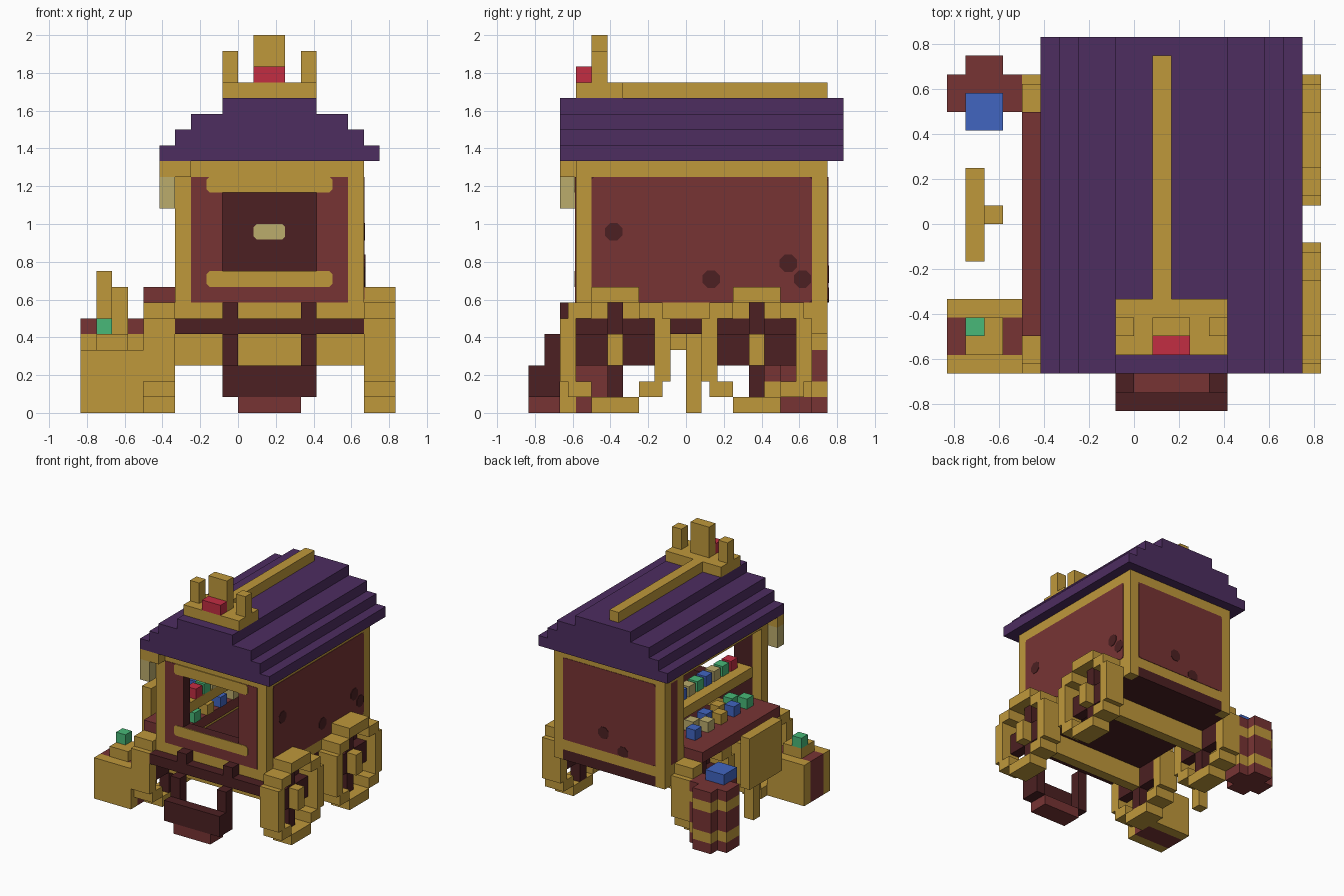
import bpy
import bmesh
import math
from mathutils import Vector

default = bpy.data.objects.get("Cube")
if default:
    bpy.data.objects.remove(default)

UNIT = 1 / 12  # size of one block


def material(name, rgb):
    linear = [((c / 255 + 0.055) / 1.055) ** 2.4 for c in rgb] + [1]
    mat = bpy.data.materials.new(name)
    mat.use_nodes = True
    mat.diffuse_color = linear
    mat.node_tree.nodes["Principled BSDF"].inputs["Base Color"].default_value = linear
    return mat


gold = material("golden wood", (191, 152, 59))
brown = material("red brown wood", (119, 52, 52))
dark = material("dark wood", (76, 32, 34))
purple = material("purple roof", (77, 45, 96))
red = material("red", (194, 45, 66))
blue = material("blue", (65, 101, 192))
green = material("green", (72, 184, 120))
cream = material("cream", (187, 172, 108))


def finish(name, bm, mat):
    bmesh.ops.recalc_face_normals(bm, faces=bm.faces)
    mesh = bpy.data.meshes.new(name)
    bm.to_mesh(mesh)
    bm.free()
    mesh.materials.append(mat)
    obj = bpy.data.objects.new(name, mesh)
    bpy.context.collection.objects.link(obj)
    return obj


def blocks(name, mat, *ranges):
    """Boxes given as (x range, y range, z range) in blocks."""
    bm = bmesh.new()
    for spans in ranges:
        verts = bmesh.ops.create_cube(bm, size=1)["verts"]
        for v in verts:
            v.co = Vector([(lo + (c + 0.5) * (hi - lo)) * UNIT for c, (lo, hi) in zip(v.co, spans)])
    return finish(name, bm, mat)


def plate(name, mat, axis, pos, outline, thick):
    """Thin painted panel from an outline, facing along an axis."""
    bm = bmesh.new()
    rings = []
    for depth in (pos, pos + thick):
        coords = [(depth, u, w) if axis == "x" else (u, depth, w) for u, w in outline]
        rings.append([bm.verts.new(Vector(c) * UNIT) for c in coords])
        bm.faces.new(rings[-1])
    n = len(outline)
    for i in range(n):
        j = (i + 1) % n
        bm.faces.new((rings[0][i], rings[0][j], rings[1][j], rings[1][i]))
    return finish(name, bm, mat)


def chamfered(u, w, c=0.2):
    (a, b), (d, e) = u, w
    return [(a + c, d), (b - c, d), (b, d + c), (b, e - c),
            (b - c, e), (a + c, e), (a, e - c), (a, d + c)]


def spot(u, w, limit, floor=7):
    ring = [math.radians(22.5 + 45 * i) for i in range(8)]
    return [(min(limit, u + 0.6 * math.cos(t)), max(floor, w + 0.6 * math.sin(t))) for t in ring]


# Stepped roof with ridge
eave = (-8, 10)
for i, span in enumerate([(-5, 9), (-4, 8), (-3, 7), (-1, 5)]):
    blocks(f"roof_step_{i}", purple, (span, eave, (16 + i, 17 + i)))
blocks("roof_ridge", gold, ((1, 2), (-4, 9), (20, 21)))

# Crown ornament on the roof
blocks("crown", gold, ((-1, 5), (-7, -4), (20, 21)), ((1, 3), (-6, -5), (21, 24)),
       *[((x, x + 1), (-6, -5), (21, 23)) for x in (-1, 4)])
blocks("crown_jewel", red, ((1, 3), (-7, -6), (21, 22)))

# Body frame: posts and rails
full_x, full_y = (-4, 8), (-7, 9)
walls_x, walls_y = [(-4, -3), (7, 8)], [(-7, -6), (8, 9)]
blocks("corner_posts", gold, *[(x, y, (6 if y[0] < 0 else 5, 16)) for x in walls_x for y in walls_y])
for label, z in (("lower", (6, 7)), ("upper", (15, 16))):
    blocks(label + "_rails", gold, *[((-3, 7), y, z) for y in walls_y],
           *[(x, (-6, 8), z) for x in walls_x])
blocks("floor", dark, (full_x, (-7, 8), (5, 6)), ((-3, 7), (8, 9), (5, 6)))

# Wall boards, with a window at the front and an open shop side
tall = (7, 15)
blocks("side_wall", dark, ((7, 8), (-6, 8), tall))
blocks("back_wall", dark, ((-3, 7), (8, 9), tall))
blocks("front_wall", dark, ((-3, -1), (-7, -6), tall), ((5, 7), (-7, -6), tall),
       ((-1, 5), (-7, -6), (7, 9)), ((-1, 5), (-7, -6), (14, 15)))
blocks("shop_side_board", brown, ((-4, -3), (7, 8), tall))
blocks("shop_side_jamb", gold, ((-4, -3), (6, 7), tall))

# Painted panels and knots
skin = 0.04
plate("side_panel", brown, "x", 8, chamfered((-6, 8), tall), skin)
plate("back_panel", brown, "y", 9, chamfered((-3, 7), tall), skin)
for u, w in ((-4.6, 11.5), (1.6, 8.5), (6.5, 9.5), (7.4, 8.5)):
    plate("side_knot", dark, "x", 8, spot(u, w, 8), skin * (2 + u / 50))
for u, w in ((2.6, 8.8), (0.5, 7.4)):
    plate("back_knot", dark, "y", 9, spot(u, w, 7), 2 * skin)
for u, w in (((-3, -1), tall), ((5, 7), tall), ((-1, 5), (7, 9))):
    plate("front_panel", brown, "y", -7, chamfered(u, w, 0.01), -skin)
for w in ((8, 9), (14, 15)):
    plate("front_trim", gold, "y", -7, chamfered((-2, 6), w), -2 * skin)
plate("inside_plaque", cream, "y", 8, chamfered((1, 3), (11, 12)), -skin)

# Shop counter, shelf and goods
blocks("counter", brown, ((-6, -2), (-6, 6), (7, 8)))
blocks("shelf", gold, ((-3, -1), (-6, 6), (10, 11)))


def goods(name, z, x, colours, start, step):
    for i, mat in enumerate(colours):
        y = start + i * step
        blocks(f"{name}_{i}", mat, ((x, x + 1), (y, y + 1), (z, z + 1)))


goods("shelf_item", 11, -2, [green, blue, cream, green, blue, cream, green, red], 4, -1.3)
goods("counter_item", 8, -4, [blue, cream, gold, blue, green], 3.3, -2)
goods("back_item", 8, -2.9, [cream, blue, gold, green], 2, -2)

# Hanging lantern
blocks("lantern_bracket", gold, ((-5, -3), (-8, -7), (15, 16)))
blocks("lantern", cream, ((-5, -4), (-8, -7), (13, 15)))


# Wheels and axles
def wheel(name, x, hub_x, spoke_x, y, has_top):
    rim = [((y - 1.5, y + 1.5), (0, 1))]
    if has_top:
        rim.append(((y - 1.5, y + 1.5), (7, 8)))
    for s in (-3, 2):
        rim += [((y + s + 0.5 - 0.5, y + s + 1), z) for z in ((1, 2), (6, 7))]
    for s in (-3.5, 2.5):
        rim.append(((y + s, y + s + 1), (2, 6)))
    # square blocks step from the flat runs to the sides
    rim += [((y + s, y + s + 1), z) for s in (-2.5, 1.5) for z in ((1, 2), (6, 7))]
    blocks(name + "_rim", gold, *[(x, span, z) for span, z in rim])
    middle = (y - 0.5, y + 0.5)
    blocks(name + "_hub", gold, (hub_x, middle, (3, 5)))
    blocks(name + "_spokes", dark, (spoke_x, middle, (1, 3)), (spoke_x, middle, (5, 7)),
           (spoke_x, (y - 2.5, y - 0.5), (3, 5)), (spoke_x, (y + 0.5, y + 2.5), (3, 5)))


for label, y in (("front", -4.5), ("back", 4.5)):
    wheel(label + "_left_wheel", (8, 10), (8, 10), (8, 9), y, True)
    wheel(label + "_right_wheel", (-6, -4), (-6, -4), (-5, -4), y, False)
    blocks(label + "_axle", gold, (full_x, (y - 0.5, y + 0.5), (3, 5)))

# Front beam and hanging step
blocks("front_beam", dark, (full_x, (-8, -7), (5, 6)))
for x in (-1, 4):
    side = (x, x + 1)
    blocks("step_arm", dark, (side, (-8, -7), (6, 7)), (side, (-9, -8), (3, 5)), (side, (-9, -8), (1, 3)))
blocks("step_board", dark, ((-1, 5), (-10, -9), (1, 3)))
blocks("step_tread", brown, ((0, 4), (-10, -8), (0, 1)))

# Chest with a small pedestal
chest_x = (-10, -6)
blocks("chest_boards", gold, *[(chest_x, y, (0, 4)) for y in ((-8, -7), (-5, -4))])
blocks("chest_core", brown, (chest_x, (-7, -5), (0, 4)))
blocks("chest_pedestal", gold, ((-9, -7), (-7, -5), (4, 5)))
blocks("chest_gem", green, ((-9, -8), (-6, -5), (5, 6)))

# Standing sign
blocks("sign_board", gold, ((-9, -8), (-2, 3), (4, 9)))
blocks("sign_post", gold, ((-8, -7), (0, 1), (0, 8)))

# Barrel with hoops and a parcel on top
for i, (mat, z) in enumerate([(brown, (0, 1)), (gold, (1, 2)), (brown, (2, 4)), (gold, (4, 5)), (brown, (5, 6))]):
    blocks(f"barrel_band_{i}", mat, ((-10, -6), (6, 8), z), ((-9, -7), (5, 6), z), ((-9, -7), (8, 9), z))
blocks("barrel_parcel", blue, ((-9, -7), (5, 7), (6, 7)))
